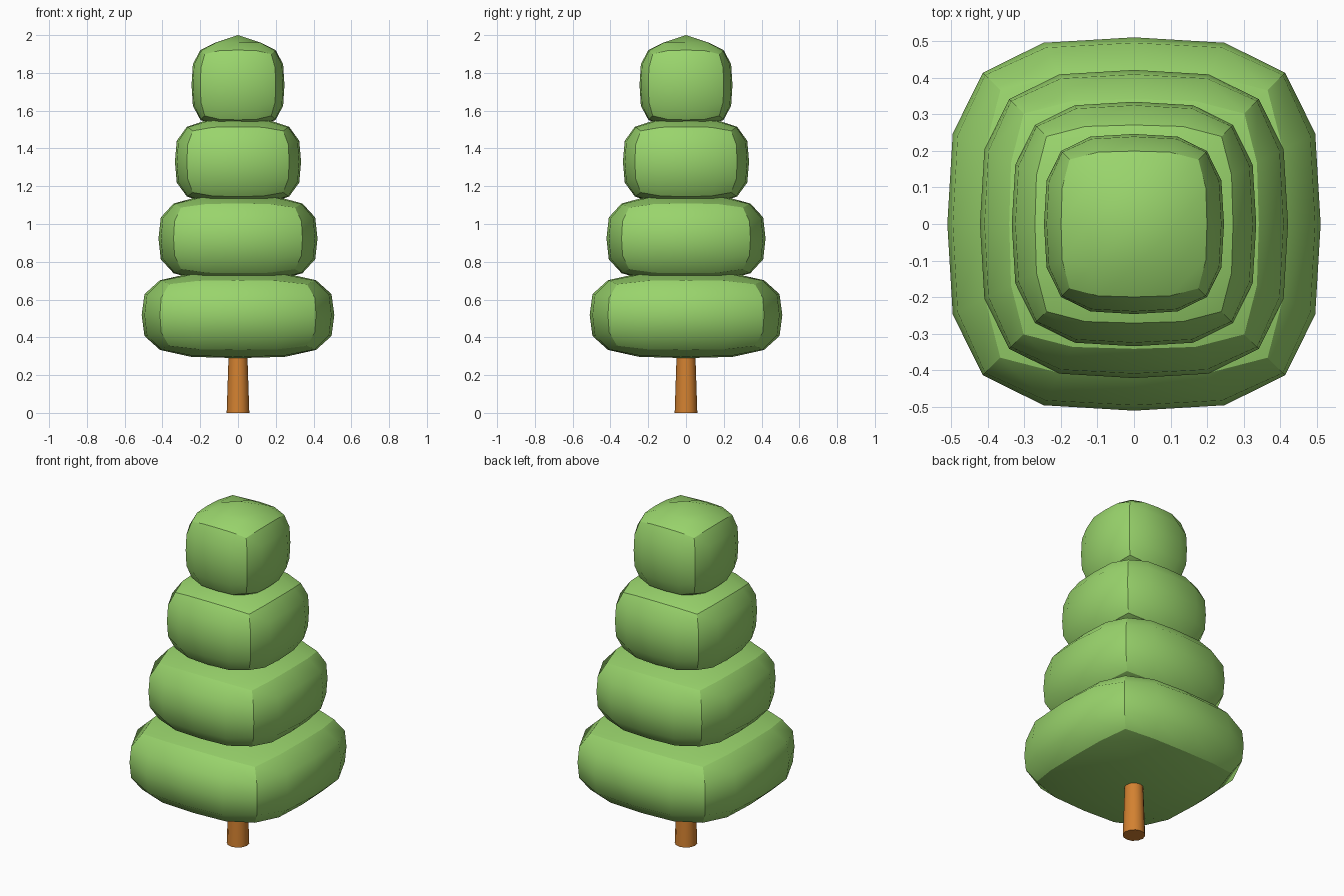
import bpy
import bmesh
from mathutils import Vector

default = bpy.data.objects.get("Cube")
if default:
    bpy.data.objects.remove(default, do_unlink=True)


def make_material(name, color):
    mat = bpy.data.materials.new(name)
    mat.use_nodes = True
    mat.diffuse_color = color
    mat.node_tree.nodes["Principled BSDF"].inputs["Base Color"].default_value = color
    return mat


def finish(bm, name, mat):
    bmesh.ops.recalc_face_normals(bm, faces=bm.faces)
    mesh = bpy.data.meshes.new(name)
    bm.to_mesh(mesh)
    bm.free()
    mesh.materials.append(mat)
    obj = bpy.data.objects.new(name, mesh)
    bpy.context.collection.objects.link(obj)
    return obj


leaf_green = make_material("leaf_green", (0.32, 0.66, 0.15, 1))
bark_brown = make_material("bark_brown", (0.65, 0.22, 0.03, 1))

ROUNDNESS = 3.29     # superellipsoid exponent
TIER_HEIGHT = 0.228  # half height of a tier


def foliage_tier(name, half_width, z, tip=None):
    """A gridded cube puffed out into a rounded box, optionally with a peaked top."""
    bm = bmesh.new()
    bmesh.ops.create_cube(bm, size=2)
    border = bm.edges[:]
    for e in border:
        e.smooth = False
    bmesh.ops.subdivide_edges(bm, edges=border, cuts=3, use_grid_fill=True)

    # only the twelve box edges stay sharp
    for e in bm.edges:
        mid = (e.verts[0].co + e.verts[1].co) / 2
        e.smooth = sum(abs(c) > 0.99 for c in mid) < 2
    for f in bm.faces:
        f.smooth = True

    for v in bm.verts:
        p = v.co.copy()
        scale = sum(abs(c) ** ROUNDNESS for c in p) ** (-1 / ROUNDNESS)
        q = p * scale
        v.co = Vector((q.x * half_width, q.y * half_width, z + q.z * TIER_HEIGHT))
        # the tip slopes evenly from the rim up to the peak
        if tip and p.z > 0.99:
            spread = max(abs(p.x), abs(p.y))
            if spread < 0.99:
                rim = z + 0.81 * TIER_HEIGHT
                v.co.z = tip + (rim - tip) * spread
    return finish(bm, name, leaf_green)


# Foliage, bottom to top
foliage_tier("foliage_bottom", 0.51, 0.518)
foliage_tier("foliage_lower_middle", 0.421, 0.924)
foliage_tier("foliage_upper_middle", 0.334, 1.33)
foliage_tier("foliage_top", 0.246, 1.736, tip=2.0)

# Trunk, tapering up into the foliage
bm = bmesh.new()
bmesh.ops.create_cone(bm, cap_ends=True, segments=12, radius1=0.06, radius2=0.048,
                      depth=0.36)
bmesh.ops.translate(bm, verts=bm.verts, vec=(0, 0, 0.18))
for f in bm.faces:
    f.smooth = len(f.verts) == 4
for e in bm.edges:
    e.smooth = all(len(f.verts) == 4 for f in e.link_faces)
finish(bm, "trunk", bark_brown)
